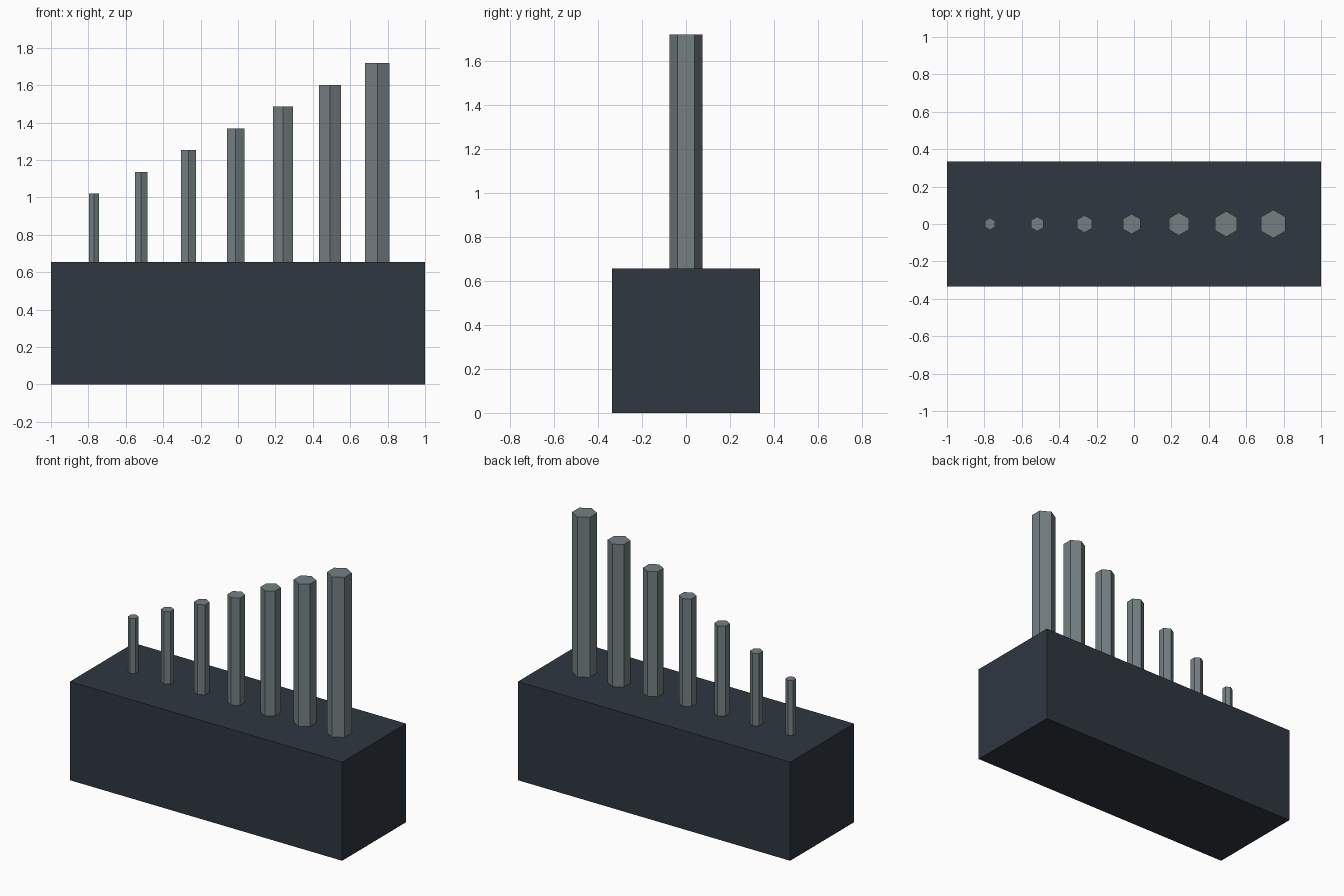
import bpy
import bmesh
from math import sin, cos, pi
from mathutils import Matrix

default = bpy.data.objects.get("Cube")
if default:
    bpy.data.objects.remove(default, do_unlink=True)


def material(name, rgb):
    mat = bpy.data.materials.new(name)
    mat.use_nodes = True
    color = (*rgb, 1)
    mat.diffuse_color = color
    mat.node_tree.nodes["Principled BSDF"].inputs["Base Color"].default_value = color
    return mat


def add_object(name, bm, mat):
    bmesh.ops.recalc_face_normals(bm, faces=bm.faces)
    mesh = bpy.data.meshes.new(name)
    bm.to_mesh(mesh)
    bm.free()
    mesh.materials.append(mat)
    obj = bpy.data.objects.new(name, mesh)
    bpy.context.collection.objects.link(obj)
    return obj


def hex_bar(name, x, radius, bottom, top, mat):
    # Hexagon with corners on the y axis, extruded upward
    bm = bmesh.new()
    ring = [bm.verts.new((radius * sin(i * pi / 3), radius * cos(i * pi / 3), 0))
            for i in range(6)]
    base = bm.faces.new(ring)
    extruded = bmesh.ops.extrude_face_region(bm, geom=[base], use_keep_orig=True)["geom"]
    upper = [v for v in extruded if isinstance(v, bmesh.types.BMVert)]
    bmesh.ops.translate(bm, verts=upper, vec=(0, 0, top - bottom))
    obj = add_object(name, bm, mat)
    obj.location = (x, 0, bottom)


slate = material("dark_slate", (0.028, 0.038, 0.053))
steel = material("grey_steel", (0.175, 0.215, 0.222))

# Holder block
LENGTH, DEPTH, HEIGHT = 2, 0.67, 0.655
block = bmesh.new()
bmesh.ops.create_cube(block, size=1, matrix=Matrix.Translation((0, 0, HEIGHT / 2))
                      @ Matrix.Diagonal((LENGTH, DEPTH, HEIGHT, 1)))
add_object("holder_block", block, slate)

# Row of hexagonal keys, growing in height and thickness
for i in range(7):
    hex_bar(f"hex_key_{i + 1}", -0.77 + 0.2525 * i, 0.032 + 0.0073 * i,
            HEIGHT - 0.1, 1.02 + 0.1163 * i, steel)
